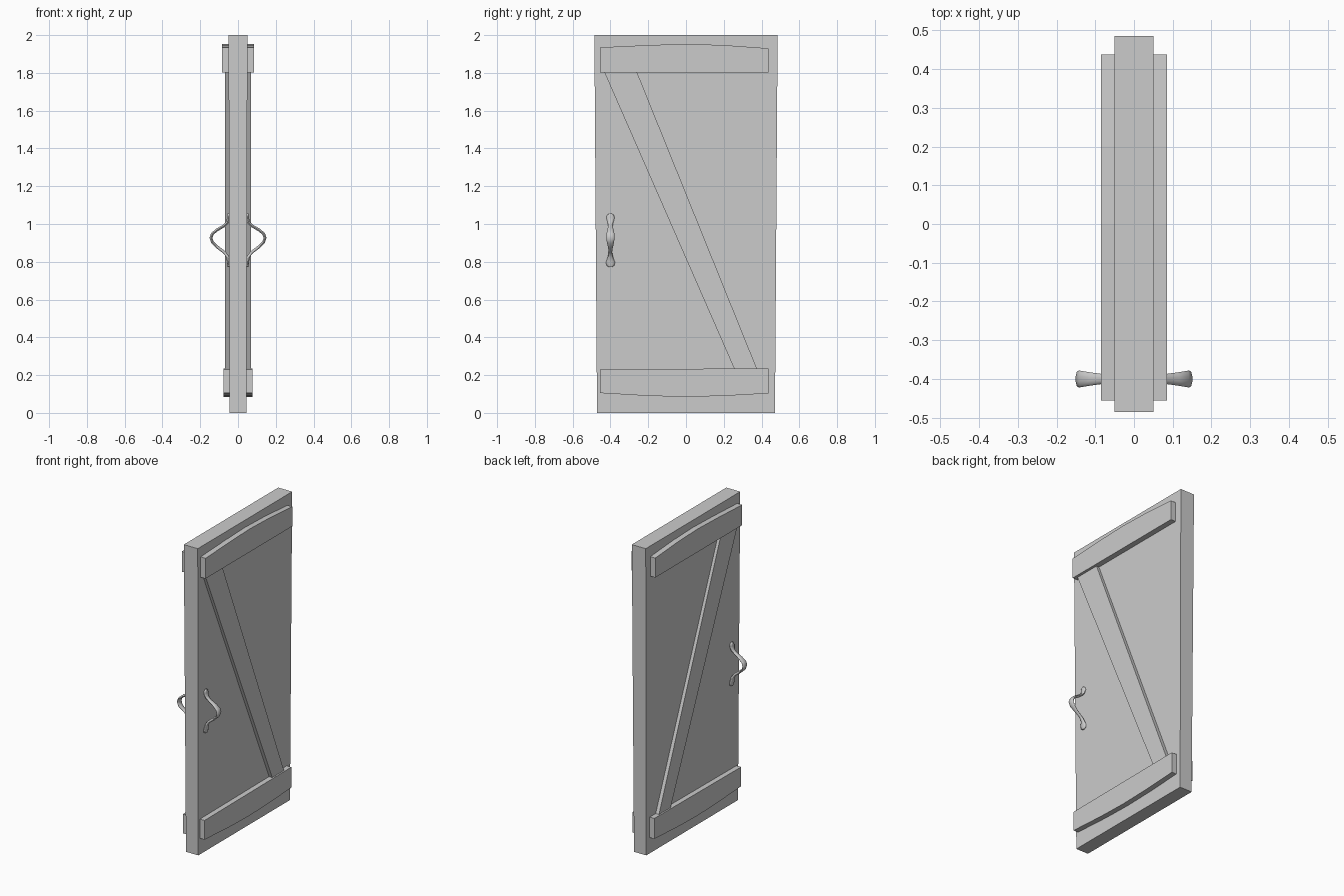
import bpy, bmesh, math
from mathutils import Vector

if "Cube" in bpy.data.objects:
    bpy.data.objects.remove(bpy.data.objects["Cube"])


def make_object(name, bm, mirror=True):
    bmesh.ops.recalc_face_normals(bm, faces=bm.faces[:])
    mesh = bpy.data.meshes.new(name)
    bm.to_mesh(mesh)
    bm.free()
    obj = bpy.data.objects.new(name, mesh)
    bpy.context.collection.objects.link(obj)
    if mirror:  # repeat the part on the other face of the door
        obj.modifiers.new("both_sides", 'MIRROR').use_axis[0] = True
    return obj


def board(name, outline, x_inner, x_outer):
    """Extrude a (y, z) outline out from the door along x."""
    bm = bmesh.new()
    face = bm.faces.new([bm.verts.new((x_inner, y, z)) for y, z in outline])
    ext = bmesh.ops.extrude_face_region(bm, geom=[face], use_keep_orig=True)
    for v in ext["geom"]:
        if isinstance(v, bmesh.types.BMVert):
            v.co.x = x_outer
    return make_object(name, bm)


# Door slab, slightly narrower at the foot
bm = bmesh.new()
bmesh.ops.create_cube(bm, size=2)
for v in bm.verts:
    top = v.co.z > 0
    v.co.x *= 0.05 if top else 0.044
    v.co.y *= 0.485 if top else 0.471
    v.co.z = 2.0 if top else 0.0
make_object("door_slab", bm, mirror=False)

# Cross rails with a gently bowed outer edge
board("top_rail", [(-0.455, 1.803), (0.437, 1.803), (0.437, 1.93), (0.2, 1.947),
                   (0, 1.953), (-0.2, 1.947), (-0.455, 1.935)], 0.04, 0.085)
board("bottom_rail", [(-0.455, 0.23), (-0.455, 0.105), (-0.2, 0.09), (0, 0.085),
                      (0.2, 0.09), (0.437, 0.103), (0.437, 0.236)], 0.035, 0.078)

# Diagonal brace
board("diagonal_brace", [(-0.435, 1.81), (-0.262, 1.81), (0.377, 0.23), (0.257, 0.23)],
      0.04, 0.068)

# Pull handle: (x, z, half width) along the bow, lofted with flattened rings
path = [(0.049, 1.055, 0.007), (0.050, 1.047, 0.018), (0.050, 1.033, 0.022),
        (0.056, 1.008, 0.015), (0.075, 0.990, 0.012), (0.112, 0.968, 0.017),
        (0.136, 0.948, 0.021), (0.143, 0.927, 0.022), (0.135, 0.902, 0.019),
        (0.103, 0.873, 0.012), (0.072, 0.850, 0.009), (0.056, 0.828, 0.013),
        (0.050, 0.797, 0.024), (0.049, 0.780, 0.020), (0.048, 0.772, 0.008)]
SIDES = 10
bm = bmesh.new()
rings = []
for i, (x, z, w) in enumerate(path):
    a, b = path[max(i - 1, 0)], path[min(i + 1, len(path) - 1)]
    normal = Vector((-(b[1] - a[1]), 0, b[0] - a[0])).normalized()
    depth = min(w, 0.008)
    ring = []
    for k in range(SIDES):
        t = math.tau * k / SIDES
        co = Vector((x, -0.4 + w * math.cos(t), z)) + normal * depth * math.sin(t)
        ring.append(bm.verts.new(co))
    rings.append(ring)
for r0, r1 in zip(rings, rings[1:]):
    for k in range(SIDES):
        n = (k + 1) % SIDES
        bm.faces.new((r0[k], r0[n], r1[n], r1[k]))
bm.faces.new(rings[0])
bm.faces.new(rings[-1])
handle = make_object("pull_handle", bm)
bpy.ops.object.select_all(action='DESELECT')
handle.select_set(True)
bpy.context.view_layer.objects.active = handle
bpy.ops.object.shade_smooth_by_angle(angle=math.radians(50))
